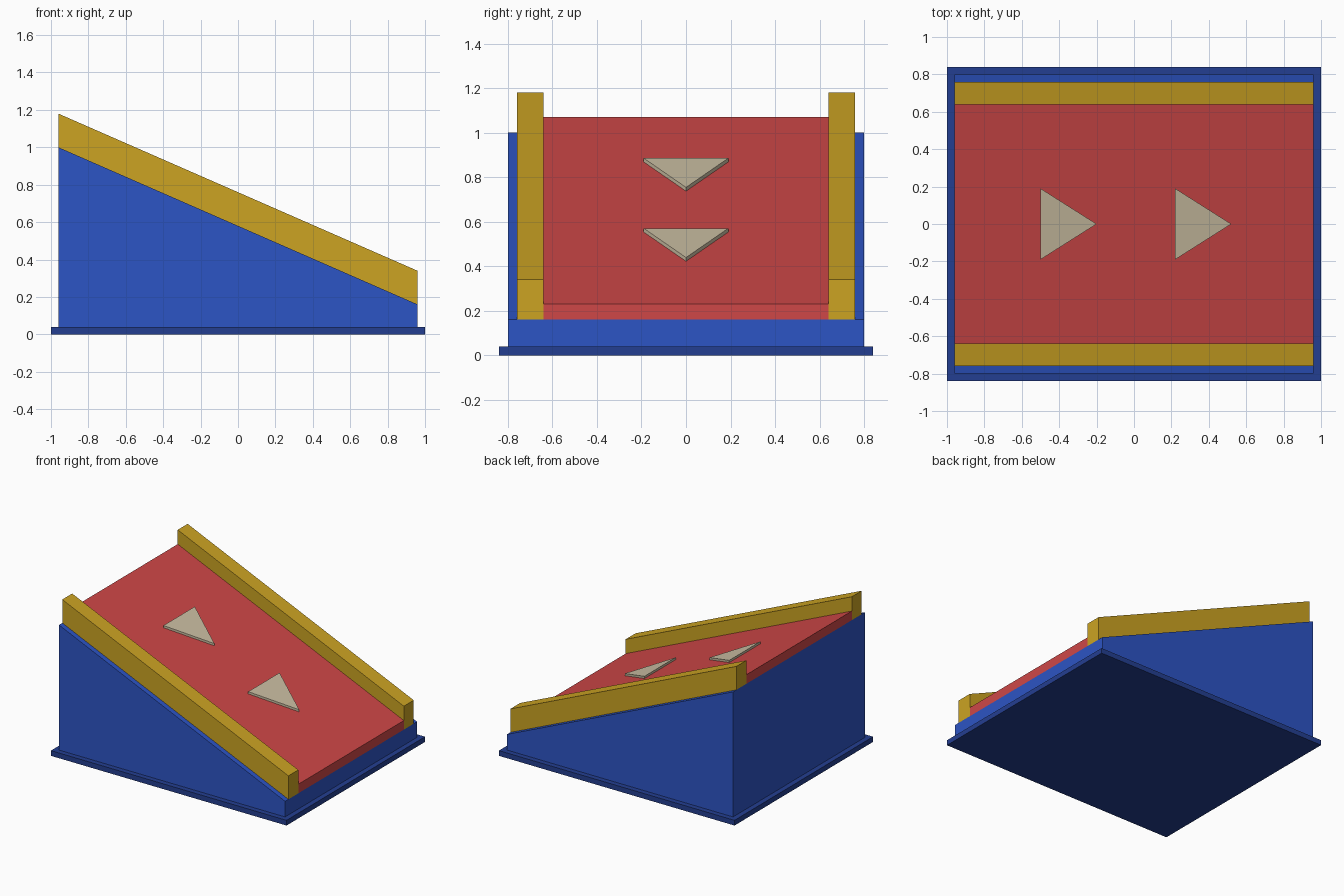
import bpy
import bmesh

cube = bpy.data.objects.get("Cube")
if cube:
    bpy.data.objects.remove(cube, do_unlink=True)

HALF_LEN = 0.96
HIGH, LOW = 1.0, 0.16


def linear(c):
    return c / 12.92 if c <= 0.04045 else ((c + 0.055) / 1.055) ** 2.4


def material(name, *srgb):
    mat = bpy.data.materials.new(name)
    mat.use_nodes = True
    color = [linear(c) for c in srgb] + [1.0]
    mat.diffuse_color = color
    mat.node_tree.nodes["Principled BSDF"].inputs["Base Color"].default_value = color
    return mat


blue = material("blue", 0.175, 0.33, 0.77)
navy = material("navy", 0.14, 0.245, 0.57)
red = material("red", 0.81, 0.28, 0.28)
gold = material("gold", 0.80, 0.64, 0.135)
cream = material("cream", 0.80, 0.75, 0.64)


def slope(x):
    """Height of the wedge's sloping top at x."""
    return HIGH + (LOW - HIGH) * (x + HALF_LEN) / (2 * HALF_LEN)


def prism(name, outline, bottom, top, mat):
    """Solid over an (x, y) outline, between two height functions of x."""
    bm = bmesh.new()
    lower = [bm.verts.new((x, y, bottom(x))) for x, y in outline]
    upper = [bm.verts.new((x, y, top(x))) for x, y in outline]
    bm.faces.new(lower[::-1])
    bm.faces.new(upper)
    n = len(outline)
    for i in range(n):
        j = (i + 1) % n
        bm.faces.new((lower[i], lower[j], upper[j], upper[i]))
    bmesh.ops.recalc_face_normals(bm, faces=bm.faces)
    mesh = bpy.data.meshes.new(name)
    bm.to_mesh(mesh)
    bm.free()
    mesh.materials.append(mat)
    obj = bpy.data.objects.new(name, mesh)
    bpy.context.collection.objects.link(obj)
    return obj


def rect(half_x, y0, y1):
    return [(-half_x, y0), (half_x, y0), (half_x, y1), (-half_x, y1)]


def raised(amount):
    return lambda x: slope(x) + amount


# Base plate and wedge body
prism("base_plate", rect(1.0, -0.84, 0.84), lambda x: 0.0, lambda x: 0.04, navy)
prism("ramp_body", rect(HALF_LEN, -0.8, 0.8), lambda x: 0.04, slope, blue)

# Sloping deck between the rails
prism("ramp_deck", rect(HALF_LEN, -0.64, 0.64), slope, raised(0.07), red)

# Side rails
for name, y0, y1 in (("front_rail", -0.76, -0.64), ("back_rail", 0.64, 0.76)):
    prism(name, rect(HALF_LEN, y0, y1), slope, raised(0.18), gold)

# Direction arrows pointing down the slope
for name, x in (("upper_arrow", -0.5), ("lower_arrow", 0.22)):
    prism(name, [(x, -0.19), (x + 0.3, 0), (x, 0.19)], raised(0.07), raised(0.087), cream)
